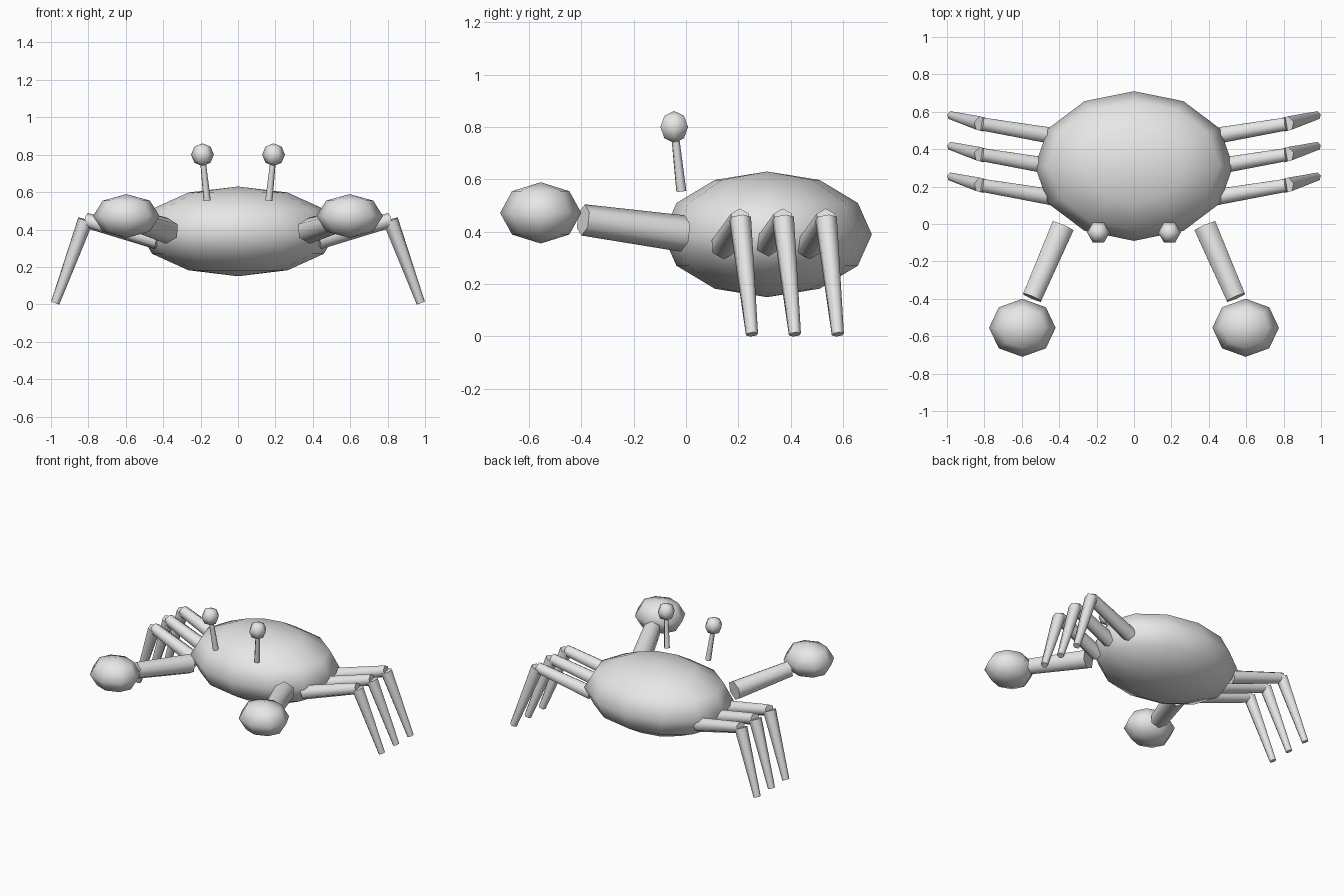
import bpy, bmesh, math
from mathutils import Vector, Matrix

cube = bpy.data.objects.get("Cube")
if cube:
    bpy.data.objects.remove(cube, do_unlink=True)

shell = bpy.data.materials.new("light_grey_shell")
shell.use_nodes = True
shell.diffuse_color = (0.8, 0.8, 0.8, 1)
shell.node_tree.nodes["Principled BSDF"].inputs["Base Color"].default_value = (0.8, 0.8, 0.8, 1)


def finish(name, bm):
    """Turn a bmesh into a smooth-shaded object with sharp rims."""
    bmesh.ops.recalc_face_normals(bm, faces=bm.faces)
    mesh = bpy.data.meshes.new(name)
    bm.to_mesh(mesh)
    bm.free()
    mesh.materials.append(shell)
    obj = bpy.data.objects.new(name, mesh)
    bpy.context.collection.objects.link(obj)
    bpy.ops.object.select_all(action='DESELECT')
    obj.select_set(True)
    bpy.context.view_layer.objects.active = obj
    bpy.ops.object.shade_smooth_by_angle(angle=math.radians(75))
    return obj


def ellipsoid(name, center, radii, segments, rings, turn=0):
    bm = bmesh.new()
    place = (Matrix.Translation(center) @ Matrix.Diagonal((*radii, 1))
             @ Matrix.Rotation(turn, 4, 'Z'))
    bmesh.ops.create_uvsphere(bm, u_segments=segments, v_segments=rings,
                              radius=1, matrix=place)
    return finish(name, bm)


def limb(name, start, end, r_start, r_end, sides=6):
    """Tapered prism between two points, with a corner pointing upward."""
    start, end = Vector(start), Vector(end)
    axis = (end - start).normalized()
    up = Vector((0, 0, 1))
    up = (up - axis * up.dot(axis)).normalized()
    side = axis.cross(up)
    bm = bmesh.new()
    loops = []
    for center, r in ((start, r_start), (end, r_end)):
        angles = [math.tau * i / sides for i in range(sides)]
        loops.append([bm.verts.new(center + r * (up * math.cos(a) + side * math.sin(a)))
                      for a in angles])
    for i in range(sides):
        j = (i + 1) % sides
        bm.faces.new((loops[0][i], loops[0][j], loops[1][j], loops[1][i]))
    for loop in loops:
        bm.faces.new(loop)
    return finish(name, bm)


# Flattened shell
ellipsoid("body", (0, 0.31, 0.39), (0.53, 0.40, 0.24), 12, 6)

for label, s in (("left", 1), ("right", -1)):
    # Eyes on stalks
    limb(label + "_eye_stalk", (s * 0.165, -0.018, 0.555), (s * 0.189, -0.043, 0.78),
         0.02, 0.015)
    ellipsoid(label + "_eye", (s * 0.19, -0.045, 0.80), (0.061,) * 3, 6, 4, math.pi / 2)

    # Claw arms and pincers
    limb(label + "_claw_arm", (s * 0.38, -0.012, 0.393), (s * 0.545, -0.393, 0.445),
         0.07, 0.06)
    ellipsoid(label + "_claw", (s * 0.597, -0.555, 0.472), (0.178, 0.155, 0.117), 8, 4)

    # Three jointed walking legs
    for n, part in enumerate(("front", "middle", "rear")):
        y = n * 0.164
        knee = (s * 0.815, y + 0.207, 0.45)
        limb(f"{label}_{part}_upper_leg", (s * 0.43, y + 0.142, 0.343), knee, 0.05, 0.04)
        limb(f"{label}_{part}_lower_leg", knee, (s * 0.977, y + 0.252, 0.008),
             0.043, 0.024)
